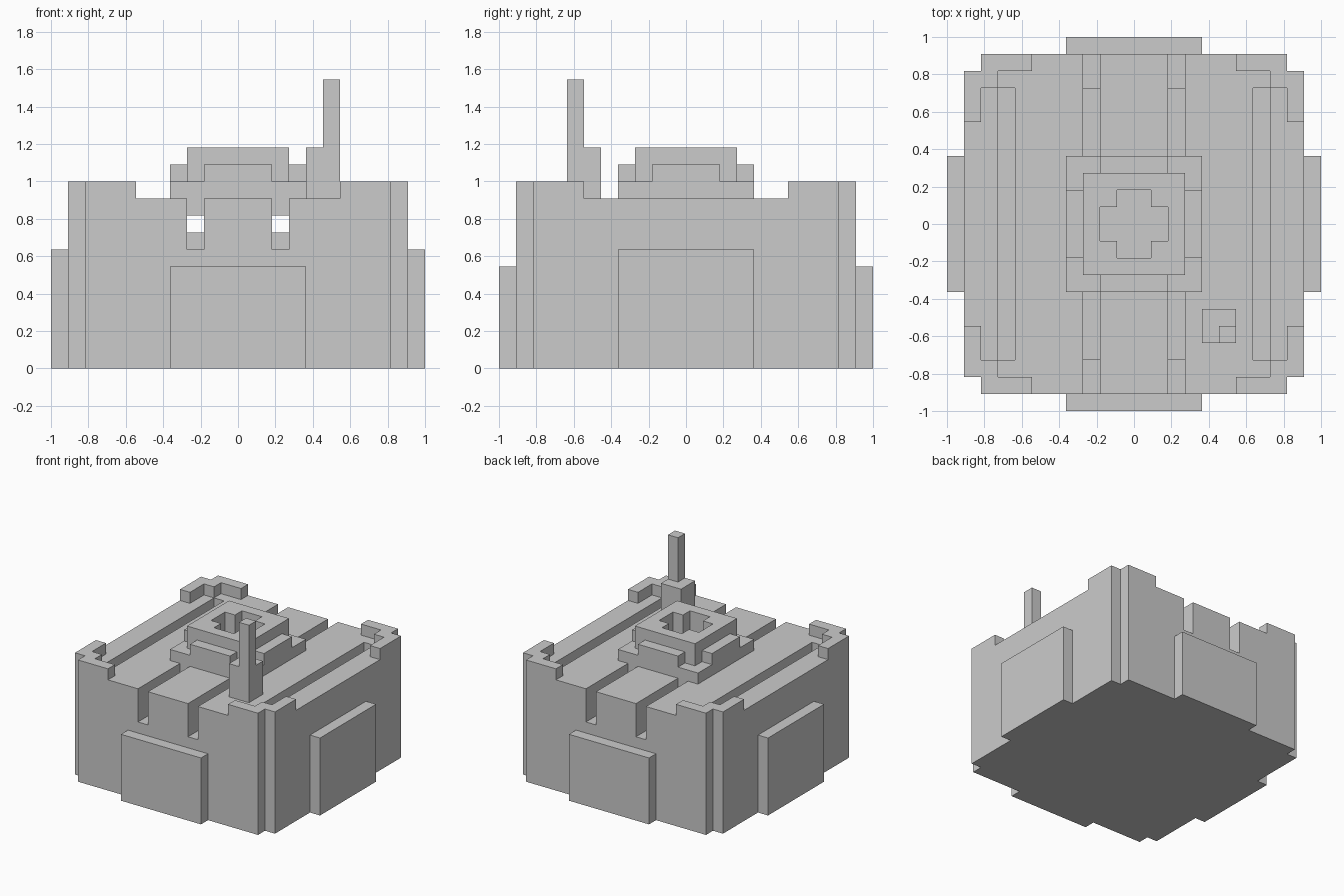
import bpy, bmesh

if "Cube" in bpy.data.objects:
    bpy.data.objects.remove(bpy.data.objects["Cube"])

U = 1 / 11  # one block of the model's grid


def prism(name, outline, z0, z1):
    """Extrude a flat outline (grid units) from z0 to z1."""
    bm = bmesh.new()
    face = bm.faces.new([bm.verts.new((x * U, y * U, z0 * U)) for x, y in outline])
    ext = bmesh.ops.extrude_face_region(bm, geom=[face])
    top = [v for v in ext["geom"] if isinstance(v, bmesh.types.BMVert)]
    bmesh.ops.translate(bm, verts=top, vec=(0, 0, (z1 - z0) * U))
    bmesh.ops.recalc_face_normals(bm, faces=bm.faces)
    mesh = bpy.data.meshes.new(name)
    bm.to_mesh(mesh)
    bm.free()
    ob = bpy.data.objects.new(name, mesh)
    bpy.context.collection.objects.link(ob)
    return ob


def box(name, x0, x1, y0, y1, z0, z1):
    return prism(name, [(x0, y0), (x1, y0), (x1, y1), (x0, y1)], z0, z1)


def plus(a, b):
    """Plus-shaped outline: arms reach a, notches sit at b."""
    q = [(a, b), (b, b), (b, a)]
    pts = []
    for _ in range(4):
        pts += q
        q = [(-y, x) for x, y in q]
    return pts


def cut(target, cutter):
    cutter.hide_render = True
    cutter.hide_set(True)
    m = target.modifiers.new(cutter.name, 'BOOLEAN')
    m.operation = 'DIFFERENCE'
    m.solver = 'EXACT'
    m.object = cutter


# Main body with notched vertical corners
body = prism("body", plus(10, 9), 0, 10)

# Deck grooves: deeper at both ends, plus long side channels
for s in (-1, 1):
    x0, x1 = sorted((2 * s, 3 * s))
    cut(body, box("groove_cutter", x0, x1, -8, 8, 8, 12))
    for y0 in (-11, 8):
        cut(body, box("groove_end_cutter", x0, x1, y0, y0 + 3, 7, 12))
    x0, x1 = sorted((7 * s, 8 * s))
    cut(body, box("channel_cutter", x0, x1, -8, 8, 9, 12))

# Raised stepped rims on the four corners
rim = [(10, 6), (10, 9), (9, 9), (9, 10), (6, 10), (6, 9), (8, 9), (8, 8), (9, 8), (9, 6)]
for sx in (-1, 1):
    for sy in (-1, 1):
        prism("corner_rim", [(x * sx, y * sy) for x, y in rim], 10, 11)

# Panels on the four sides
for s in (-1, 1):
    a, b = sorted((10 * s, 11 * s))
    box("side_panel", a, b, -4, 4, 0, 7)
    box("end_panel", -4, 4, a, b, 0, 6)

# Hatch: square base bridging the grooves, four ledges, ring with a plus-shaped hole
box("hatch_base", -4, 4, -4, 4, 9, 11)
for s in (-1, 1):
    a, b = sorted((3 * s, 4 * s))
    box("hatch_side_ledge", a, b, -2, 2, 11, 12)
    box("hatch_end_ledge", -2, 2, a, b, 11, 12)
ring = box("hatch_ring", -3, 3, -3, 3, 11, 13)
cut(ring, prism("hatch_hole_cutter", plus(2, 1), 10, 14))

# Antenna
box("antenna_base", 4, 6, -7, -5, 10, 13)
box("antenna_rod", 5, 6, -7, -6, 13, 17)
